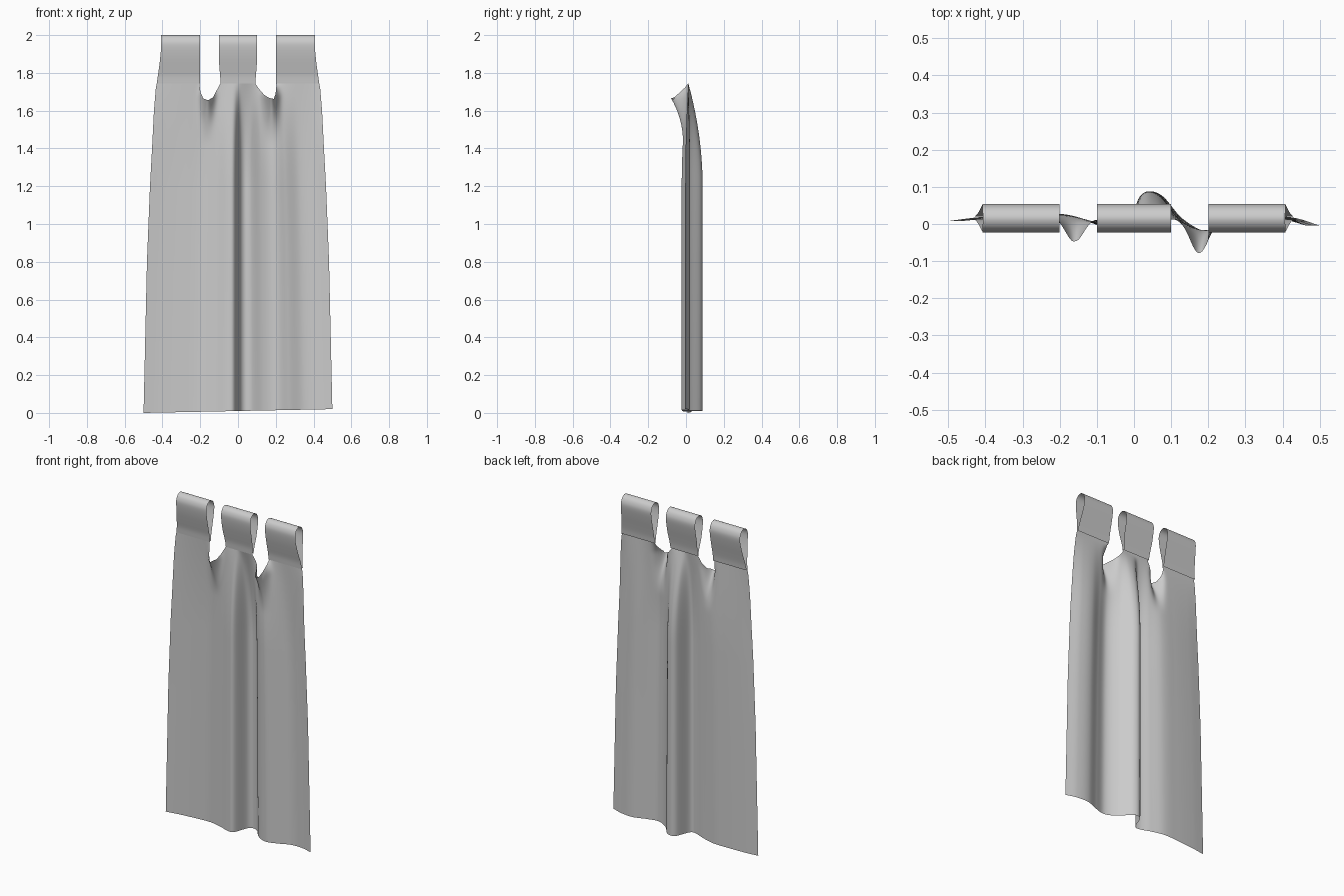
import bpy, bmesh
from math import exp

if "Cube" in bpy.data.objects:
    bpy.data.objects.remove(bpy.data.objects["Cube"])

Y0, TOP = 0.012, 1.745   # neck position of the cloth

# Fold cross-section at the hem (x, y)
FOLDS = [(-.5, .008), (-.42, .018), (-.3, .026), (-.2, .026), (-.12, .005), (-.05, -.02),
         (-.018, -.01), (.018, .076), (.07, .08), (.13, .015), (.2, -.022),
         (.27, -.008), (.35, .02), (.43, .017), (.5, -.004)]
# Half width of the curtain against height
WIDTH = [(0, .5), (.8, .482), (1.2, .466), (1.4, .455), (1.6, .445), (1.72, .435),
         (1.745, .43), (1.85, .415), (1.92, .408), (2.1, .406)]
# Upper edge between the tabs
EDGE = [(-.6, TOP), (-.203, TOP), (-.197, 1.70), (-.18, 1.665), (-.155, 1.655), (-.13, 1.67),
        (-.11, 1.71), (-.093, TOP), (.09, TOP), (.11, 1.715), (.135, 1.685), (.16, 1.668),
        (.185, 1.662), (.196, 1.69), (.203, TOP), (.6, TOP)]
# Teardrop loop of a tab (y, z)
LOOP = [(Y0, TOP), (.008, 1.785), (-.002, 1.83), (-.015, 1.89), (-.022, 1.94), (-.02, 1.968),
        (-.008, 1.99), (.015, 2.0), (.038, 1.99), (.051, 1.968), (.054, 1.94), (.046, 1.89),
        (.033, 1.83), (.024, 1.785), (.02, 1.75)]


def lerp(table, x):
    for (a, p), (b, q) in zip(table, table[1:]):
        if x <= b:
            return p + (q - p) * max(0, (x - a) / (b - a))
    return table[-1][1]


def hermite(table, x):
    n = len(table)
    i = 0
    while i < n - 2 and x > table[i + 1][0]:
        i += 1

    def slope(k):
        a, b = table[max(k - 1, 0)], table[min(k + 1, n - 1)]
        return (b[1] - a[1]) / (b[0] - a[0])
    (a, p), (b, q) = table[i], table[i + 1]
    d = b - a
    t = min(1, max(0, (x - a) / d))
    return (p * (2*t**3 - 3*t*t + 1) + q * (3*t*t - 2*t**3)
            + d * (slope(i) * (t**3 - 2*t*t + t) + slope(i + 1) * (t**3 - t*t)))


def sheet(name, rows):
    bm = bmesh.new()
    vs = [[bm.verts.new(p) for p in row] for row in rows]
    for r, s in zip(vs, vs[1:]):
        for i in range(len(r) - 1):
            bm.faces.new((r[i], r[i + 1], s[i + 1], s[i]))
    me = bpy.data.meshes.new(name)
    bm.to_mesh(me)
    bm.free()
    me.shade_smooth()
    ob = bpy.data.objects.new(name, me)
    bpy.context.collection.objects.link(ob)


def flap(x, z, cx, w, depth):
    # cloth drooping forward below a slot
    g = max(0, min(1, (z - 1.42) / .25)) ** 2
    return -depth * g * exp(-((x - cx) / w) ** 2)


def cloth_point(u, t):
    s = u / .43 * .5
    hem = .01 + .02 * s
    z = hem + (lerp(EDGE, u) - hem) * t
    x = u / .43 * lerp(WIDTH, z)
    k = max(0, min(1, (TOP - z) / .55))
    k = 1 - (1 - k) ** 2
    y = Y0 + (hermite(FOLDS, s) - Y0) * k
    # drooping flaps fade out towards the tab necks
    neck = max(0, min(1, (TOP - z) / .06))
    y += neck * (flap(u, z, -.157, .03, .07) + flap(u, z, .172, .032, .085))
    return x, y, z


# Hanging panel with folds
COLS, ROWS = 172, 70
sheet("curtain_panel", [[cloth_point(-.43 + .86 * i / COLS, 1 - (1 - j / ROWS) ** 1.5)
                         for i in range(COLS + 1)] for j in range(ROWS + 1)])


# Hanging tabs looped over the rail
def tab(name, left, right):
    path = []
    n = len(LOOP)
    idx = [(i, p) for i, p in enumerate(LOOP)]
    ys, zs = [(i, p[0]) for i, p in idx], [(i, p[1]) for i, p in idx]
    for k in range((n - 1) * 4 + 1):
        path.append((hermite(ys, k / 4), hermite(zs, k / 4)))
    rows = []
    for y, z in path:
        a, b = left(z), right(z)
        rows.append([(a + (b - a) * i / 8, y, min(z, 2.0)) for i in range(9)])
    sheet(name, rows)


def outer(z):
    return lerp(WIDTH, z)


def inner(z):
    return .2


def mid(z):
    return .1 - .008 * max(0, min(1, (1.85 - z) / .1))


tab("left_tab", lambda z: -outer(z), lambda z: -inner(z))
tab("middle_tab", lambda z: -mid(z), mid)
tab("right_tab", inner, outer)
